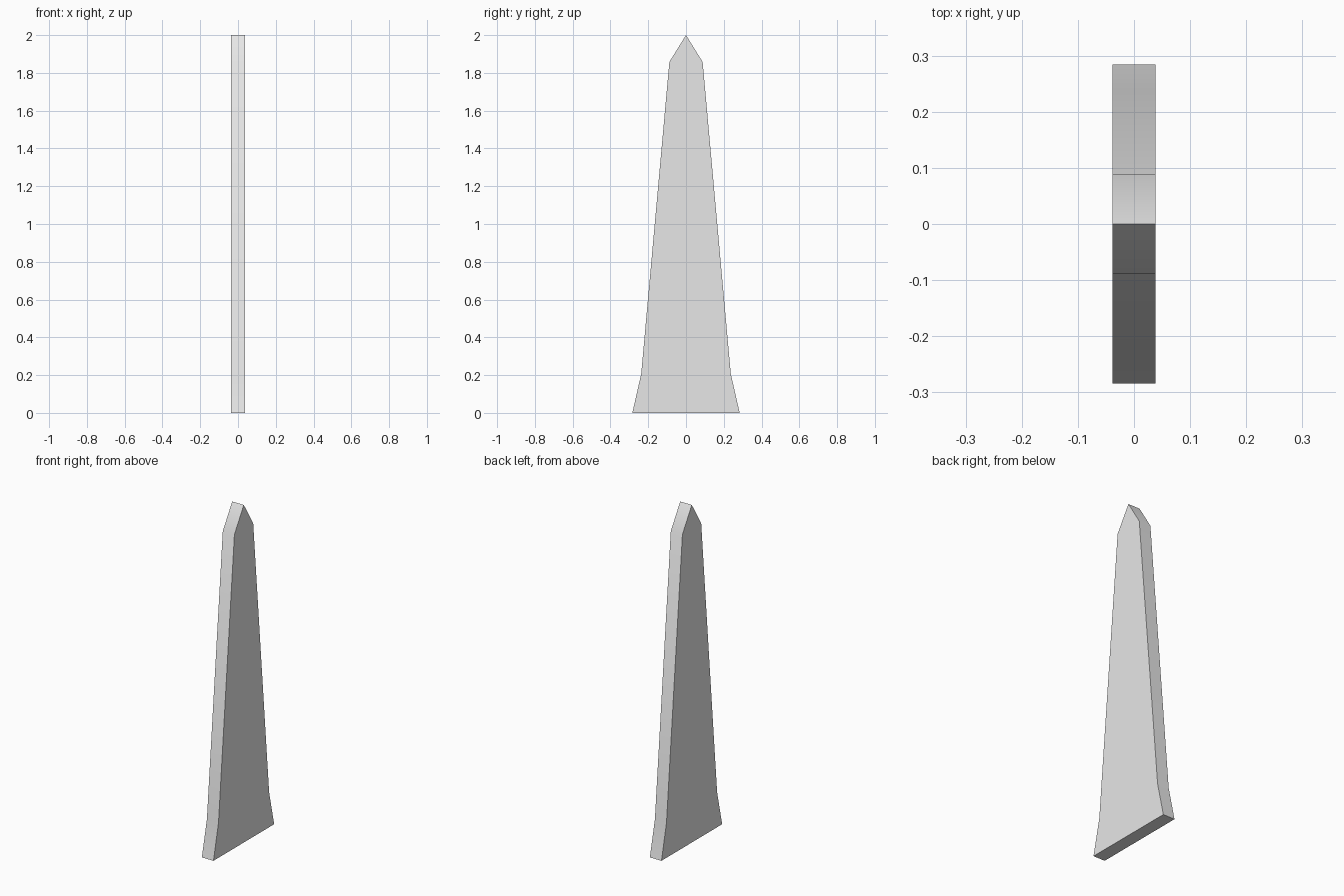
import bpy
import bmesh

if "Cube" in bpy.data.objects:
    bpy.data.objects.remove(bpy.data.objects["Cube"])

HALF_THICKNESS = 0.038

# Right half of the tapered slat outline (y, z), bottom to shoulder
half = [(0.284, 0.0), (0.237, 0.207), (0.088, 1.858)]
outline = half + [(0.0, 2.0)] + [(-y, z) for y, z in reversed(half)]

# Extrude the outline through its thickness
bm = bmesh.new()
face = bm.faces.new([bm.verts.new((-HALF_THICKNESS, y, z)) for y, z in outline])
result = bmesh.ops.extrude_face_region(bm, geom=[face], use_keep_orig=True)
moved = [v for v in result["geom"] if isinstance(v, bmesh.types.BMVert)]
bmesh.ops.translate(bm, verts=moved, vec=(2 * HALF_THICKNESS, 0, 0))
bmesh.ops.recalc_face_normals(bm, faces=bm.faces)

mesh = bpy.data.meshes.new("pointed_slat")
bm.to_mesh(mesh)
bm.free()
slat = bpy.data.objects.new("pointed_slat", mesh)
bpy.context.collection.objects.link(slat)

# Plain light grey
grey = bpy.data.materials.new("light_grey")
grey.diffuse_color = (0.8, 0.8, 0.8, 1.0)
grey.use_nodes = True
grey.node_tree.nodes["Principled BSDF"].inputs["Base Color"].default_value = grey.diffuse_color
mesh.materials.append(grey)

# Smooth the gentle bends of the sides, keep tip and rims sharp
for f in mesh.polygons:
    f.use_smooth = True
mesh.set_sharp_from_angle(angle=0.5236)
